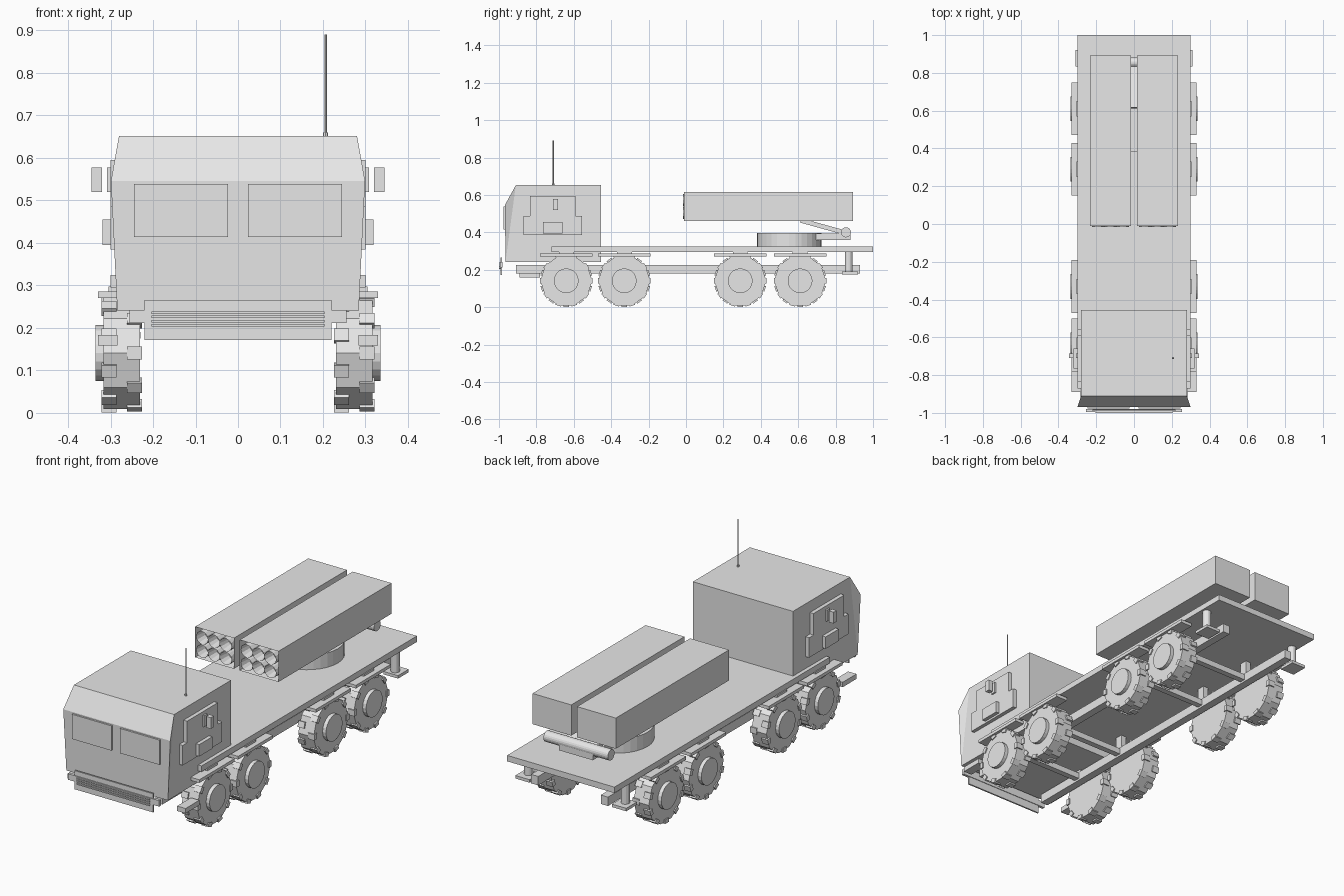
import bpy, bmesh, math
from mathutils import Vector, Matrix

if "Cube" in bpy.data.objects:
    bpy.data.objects.remove(bpy.data.objects["Cube"])

GREY = (0.8, 0.8, 0.8, 1)
mat = bpy.data.materials.new("light grey")
mat.use_nodes = True
mat.diffuse_color = GREY
mat.node_tree.nodes["Principled BSDF"].inputs["Base Color"].default_value = GREY


def finish(bm, name):
    bmesh.ops.recalc_face_normals(bm, faces=bm.faces[:])
    mesh = bpy.data.meshes.new(name)
    bm.to_mesh(mesh)
    bm.free()
    mesh.materials.append(mat)
    obj = bpy.data.objects.new(name, mesh)
    bpy.context.collection.objects.link(obj)
    return obj


def add_box(bm, x, y, z, turn=None):
    """Box from (min, max) ranges, optionally transformed afterwards."""
    mid = Vector([(a + b) / 2 for a, b in (x, y, z)])
    size = [b - a for a, b in (x, y, z)]
    m = Matrix.Translation(mid) @ Matrix.Diagonal((*size, 1))
    return bmesh.ops.create_cube(bm, size=1, matrix=(turn or Matrix()) @ m)["verts"]


def add_cyl(bm, centre, r, depth, axis="Z", sides=24, spin=0):
    rot = {"X": Matrix.Rotation(math.pi / 2, 4, "Y"),
           "Y": Matrix.Rotation(math.pi / 2, 4, "X"), "Z": Matrix()}[axis]
    m = Matrix.Translation(centre) @ rot @ Matrix.Rotation(spin, 4, "Z")
    return bmesh.ops.create_cone(bm, cap_ends=True, segments=sides, radius1=r,
                                 radius2=r, depth=depth, matrix=m)["verts"]


def hollow_front(bm, verts, rim, depth):
    """Sink the front (-y) face of a fresh solid, leaving a rim."""
    bm.normal_update()
    faces = {f for v in verts for f in v.link_faces}
    face = min(faces, key=lambda f: f.calc_center_median().y)
    bmesh.ops.inset_region(bm, faces=[face], thickness=rim)
    bmesh.ops.translate(bm, verts=face.verts[:], vec=(0, depth, 0))


def box(name, x, y, z, turn=None):
    bm = bmesh.new()
    add_box(bm, x, y, z, turn)
    return finish(bm, name)


def cyl(name, *args, **kw):
    bm = bmesh.new()
    add_cyl(bm, *args, **kw)
    return finish(bm, name)


def both(name, x, y, z):
    """A box on each side of the vehicle."""
    box("left_" + name, x, y, z)
    box("right_" + name, (-x[1], -x[0]), y, z)


# Cab: side profile with its own half width at each point
profile = [(.28, -.91, .652), (.299, -.968, .546), (.284, -.965, .24),
           (.28, -.455, .24), (.28, -.455, .652)]
bm = bmesh.new()
left = [bm.verts.new(p) for p in profile]
right = [bm.verts.new((-x, y, z)) for x, y, z in profile]
for i in range(5):
    j = (i + 1) % 5
    bm.faces.new((left[i], left[j], right[j], right[i]))
for side in (left, right):
    for tri in ((0, 1, 2), (0, 2, 3), (0, 3, 4)):
        bm.faces.new([side[k] for k in tri])
finish(bm, "cab")

# Windscreen panes, doors, handles and mirrors
both("windscreen", (.024, .245), (-.977, -.96), (.414, .539))
both("door_upper", (.27, .3), (-.835, -.59), (.485, .595))
both("door_lower", (.27, .3), (-.87, -.555), (.385, .486))
both("door_box", (.29, .319), (-.765, -.66), (.395, .455))
both("door_latch", (.29, .308), (-.71, -.685), (.52, .577))
both("mirror", (.32, .345), (-.71, -.685), (.52, .577))

# Aerial
cyl("aerial", (.206, -.71, .77), .003, .24, sides=8)
cyl("aerial_base", (.206, -.71, .655), .006, .01, sides=8)

# Bumper and grille
box("bumper_plate", (-.22, .22), (-.991, -.983), (.172, .266))
box("bumper_bar", (-.255, .255), (-.994, -.98), (.212, .242))
bm = bmesh.new()
for i in range(4):
    z = .203 + i * .01
    add_box(bm, (-.203, .203), (-1, -.99), (z, z + .006))
finish(bm, "grille_slats")

# Deck and chassis
box("deck", (-.3, .3), (-.72, 1), (.295, .325))
both("chassis_rail", (.175, .215), (-.91, .93), (.18, .225))

# Wheels, with fenders and cross beams at each axle
R, AXLE_Z = .139, .141
for n, wy in enumerate((-.64, -.33, .29, .61), 1):
    box(f"cross_beam_{n}", (-.18, .18), (wy - .015, wy + .015), (.19, .22))
    both(f"rail_post_{n}", (.18, .21), (wy - .02, wy + .02), (.22, .297))
    both(f"fender_{n}", (.265, .33), (wy - .14, wy + .14), (.27, .286))
    both(f"fender_bracket_{n}", (.285, .305), (wy - .04, wy + .04), (.25, .297))
    for s, side in ((1, "left"), (-1, "right")):
        bm = bmesh.new()
        add_cyl(bm, (s * .2735, wy, AXLE_Z), R, .085, "X", 10)
        for k in range(20):
            turn = (Matrix.Translation((s * .2735, wy, AXLE_Z))
                    @ Matrix.Rotation(k * math.pi / 10, 4, "X"))
            edge = (.012, .048) if k % 2 else (-.048, -.012)
            add_box(bm, edge, (-.015, .015), (R - .02, R + .001), turn)
        finish(bm, f"{side}_tyre_{n}")
        cyl(f"{side}_hub_{n}", (s * .31, wy, AXLE_Z), .066, .05, "X", sides=20)

# Front steps and rear stabiliser legs
both("front_step", (.283, .33), (-.89, -.78), (.158, .183))
for s, side in ((1, "left"), (-1, "right")):
    cyl(f"{side}_leg", (s * .27, .87, .24), .021, .12, sides=16)
both("leg_foot", (.23, .31), (.835, .92), (.175, .19))

# Turntable, tilt arm and hinge tube
cyl("turntable", (0, .552, .36), .172, .075, sides=32)
box("hinge_base", (-.095, .095), (.69, .88), (.36, .395))
cyl("hinge_tube", (0, .855, .4), .027, .36, "X", sides=20)
tilt = Matrix.Translation((0, .735, .43)) @ Matrix.Rotation(-.27, 4, "X")
box("tilt_arm", (-.09, .09), (-.125, .125), (-.012, .012), tilt)

# Pods: hollow boxes, each holding two rows of three tubes
for s, side in ((1, "left"), (-1, "right")):
    cx, cz = s * .1245, .5375
    bm = bmesh.new()
    verts = add_box(bm, (cx - .1085, cx + .1085), (-.01, .893), (.46, .615))
    hollow_front(bm, verts, .008, .06)
    finish(bm, f"{side}_pod")
    bm = bmesh.new()
    for col in (-1, 0, 1):
        for row in (-.5, .5):
            verts = add_cyl(bm, (cx + col * .066, .025, cz + row * .068),
                            .033, .08, "Y", 12)
            hollow_front(bm, verts, .007, .06)
    finish(bm, f"{side}_pod_tubes")
